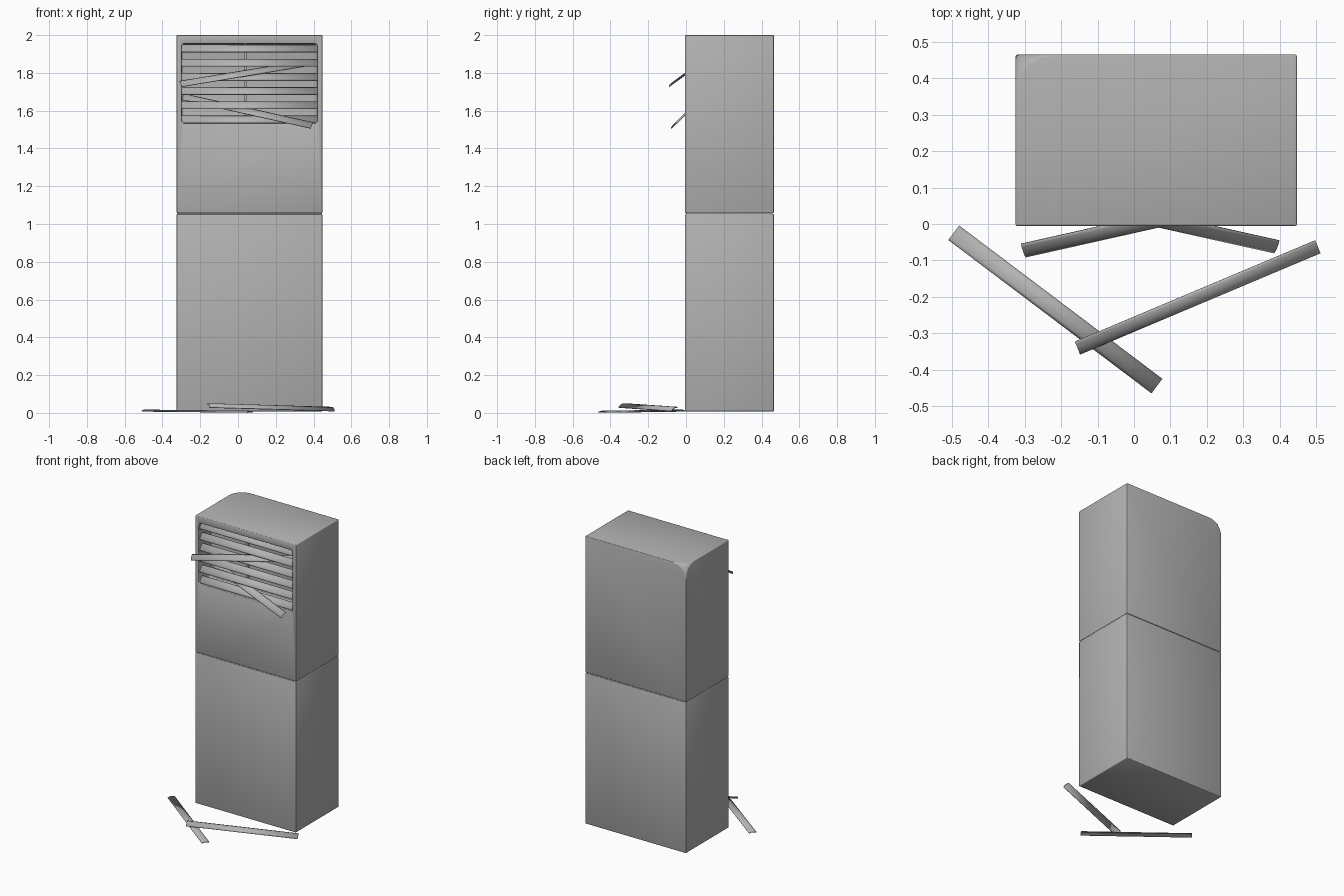
import bpy, bmesh, math
from mathutils import Vector

if "Cube" in bpy.data.objects:
    bpy.data.objects.remove(bpy.data.objects["Cube"])

X0, X1, Y0, Y1 = -0.325, 0.447, -0.005, 0.465

grey = bpy.data.materials.new("dark_grey_metal")
grey.diffuse_color = (0.45, 0.45, 0.45, 1)
grey.use_nodes = True
grey.node_tree.nodes["Principled BSDF"].inputs["Base Color"].default_value = grey.diffuse_color


def finish(name, bm, bevel=0.0, angle=35):
    bmesh.ops.recalc_face_normals(bm, faces=bm.faces[:])
    me = bpy.data.meshes.new(name)
    bm.to_mesh(me)
    bm.free()
    me.materials.append(grey)
    ob = bpy.data.objects.new(name, me)
    bpy.context.collection.objects.link(ob)
    bpy.ops.object.select_all(action='DESELECT')
    ob.select_set(True)
    bpy.context.view_layer.objects.active = ob
    bpy.ops.object.shade_smooth_by_angle(angle=math.radians(angle))
    if bevel:
        add_bevel(ob, bevel)
    return ob


def add_bevel(ob, width):
    m = ob.modifiers.new("bevel", 'BEVEL')
    m.width, m.segments = width, 2
    m.limit_method, m.angle_limit = 'ANGLE', math.radians(40)


def box(lo, hi):
    bm = bmesh.new()
    bmesh.ops.create_cube(bm, size=1)
    lo, hi = Vector(lo), Vector(hi)
    for v in bm.verts:
        v.co = Vector([(lo[i] + hi[i]) / 2 + v.co[i] * (hi[i] - lo[i]) for i in range(3)])
    return bm


def slat(name, a, b, across, width=0.047, bow=0.006):
    """Thin bowed strip running from a to b."""
    a, b = Vector(a), Vector(b)
    along = (b - a).normalized()
    w = Vector(across)
    w = (w - along * w.dot(along)).normalized()
    up = along.cross(w)
    if up.z < 0:
        up = -up
    bm = bmesh.new()
    rows = []
    for i in range(7):
        t = i / 3 - 1
        off = w * (t * width / 2) + up * (bow * (1 - t * t) - bow / 2)
        rows.append((bm.verts.new(a + off), bm.verts.new(b + off)))
    for r, s in zip(rows, rows[1:]):
        bm.faces.new((r[0], r[1], s[1], s[0]))
    ob = finish(name, bm)
    m = ob.modifiers.new("thickness", 'SOLIDIFY')
    m.thickness, m.offset = 0.005, 0
    return ob


# lower cabinet and the recessed seam between the two halves
finish("lower_cabinet", box((X0, Y0, 0.008), (X1, Y1, 1.052)), 0.004, 180)
finish("seam", box((X0 + 0.003, Y0 + 0.006, 1.04), (X1 - 0.003, Y1 - 0.006, 1.07)))

# upper cabinet with its crushed back corner
bm = box((X0, Y0, 1.058), (X1, Y1, 2.0))
corner = min(bm.verts, key=lambda v: (v.co - Vector((X0, Y1, 2.0))).length)
bmesh.ops.bevel(bm, geom=[corner], offset=0.10, offset_type='OFFSET', segments=4,
                profile=0.5, affect='VERTICES')
upper = finish("upper_cabinet", bm, angle=180)

# vent opening with rounded corners
bm = box((-0.298, -0.1, 1.533), (0.42, 0.13, 1.955))
edges = [e for e in bm.edges if abs(e.verts[0].co.y - e.verts[1].co.y) > 0.1]
bmesh.ops.bevel(bm, geom=edges, offset=0.015, segments=3, profile=0.5, affect='EDGES')
cutter = finish("vent_cutter", bm, angle=180)
cutter.hide_render = True
cutter.hide_viewport = True
cutter.display_type = 'WIRE'
m = upper.modifiers.new("vent", 'BOOLEAN')
m.operation, m.object, m.solver = 'DIFFERENCE', cutter, 'EXACT'
add_bevel(upper, 0.004)

# upright support behind the louvres
finish("vent_upright", box((0.032, 0.045, 1.53), (0.046, 0.06, 1.957)))

# louvres still in place
for i in range(6):
    z = 1.93 - i * 0.075
    slat(f"louvre_{i + 1}", (-0.298, 0.022, z), (0.42, 0.022, z), (0, 0.7, 0.8), 0.05)

# louvres hanging out of the vent
slat("loose_louvre_upper", (-0.304, -0.074, 1.743), (0.405, 0.085, 1.86), (0, 0.75, 0.6))
slat("loose_louvre_lower", (0.392, -0.064, 1.523), (-0.29, 0.088, 1.675), (0, 0.7, 0.65))

# louvres fallen on the ground
slat("fallen_louvre_flat", (-0.495, -0.024, 0.012), (0.063, -0.445, 0.006), (0.6, 0.8, 0), 0.048)
slat("fallen_louvre_leaning", (-0.155, -0.341, 0.041), (0.505, -0.063, 0.022), (-0.4, 0.8, 0.5), 0.042)
